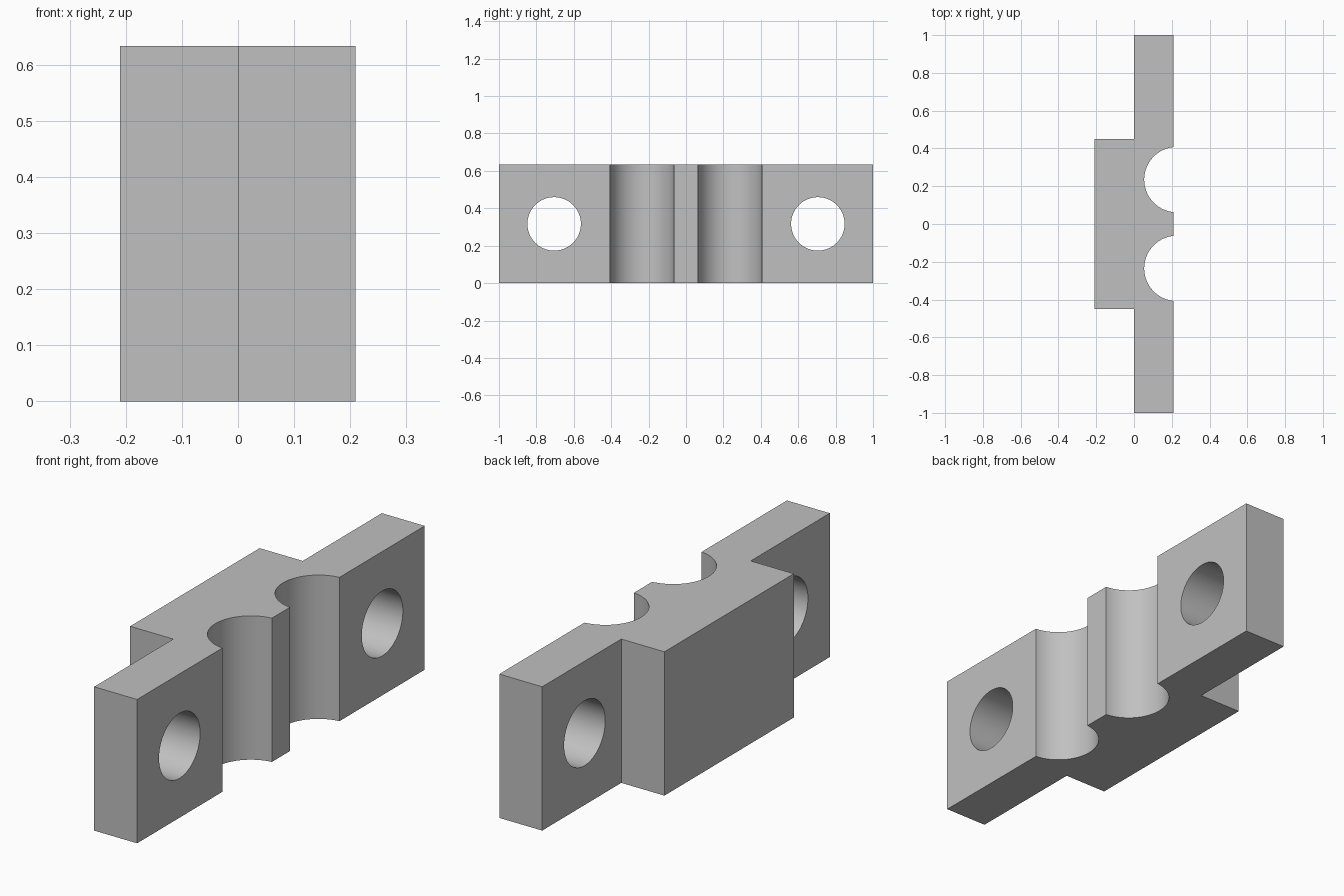
import bpy, bmesh, math
from mathutils import Matrix

cube = bpy.data.objects.get("Cube")
if cube:
    bpy.data.objects.remove(cube)

HEIGHT = 0.633
FRONT, BACK = 0.209, -0.21             # plate face and pad face along x
GROOVE_Y, GROOVE_R, GROOVE_X = 0.235, 0.173, 0.227
HOLE_Y, HOLE_R = 0.705, 0.143

grey = bpy.data.materials.new("plain grey")
grey.use_nodes = True
colour = (0.53, 0.53, 0.53, 1)
grey.diffuse_color = colour
grey.node_tree.nodes["Principled BSDF"].inputs["Base Color"].default_value = colour


def new_object(name, bm):
    bmesh.ops.recalc_face_normals(bm, faces=bm.faces)
    mesh = bpy.data.meshes.new(name)
    bm.to_mesh(mesh)
    bm.free()
    mesh.materials.append(grey)
    obj = bpy.data.objects.new(name, mesh)
    bpy.context.collection.objects.link(obj)
    return obj


def groove(centre_y, steps=40):
    # Arc from the lower lip to the upper lip, bulging toward -x
    half = math.acos((GROOVE_X - FRONT) / GROOVE_R)
    return [(GROOVE_X - GROOVE_R * math.cos(a), centre_y + GROOVE_R * math.sin(a))
            for a in (half * (2 * i / steps - 1) for i in range(steps + 1))]


# Clamp body: plate with raised rear pad and two round grooves
outline = [(BACK, 0.45), (0, 0.45), (0, 1), (FRONT, 1)]
outline = ([(x, -y) for x, y in reversed(outline)]
           + outline
           + groove(GROOVE_Y)[::-1] + groove(-GROOVE_Y)[::-1])
bm = bmesh.new()
base = bm.faces.new([bm.verts.new((x, y, 0)) for x, y in outline])
extruded = bmesh.ops.extrude_face_region(bm, geom=[base])["geom"]
bmesh.ops.translate(bm, vec=(0, 0, HEIGHT),
                    verts=[v for v in extruded if isinstance(v, bmesh.types.BMVert)])
body = new_object("clamp_body", bm)

# Bolt holes through both ears
bm = bmesh.new()
for side in (-1, 1):
    place = Matrix.Translation((0.1, side * HOLE_Y, HEIGHT / 2)) @ Matrix.Rotation(math.pi / 2, 4, "Y")
    bmesh.ops.create_cone(bm, cap_ends=True, segments=64, radius1=HOLE_R,
                          radius2=HOLE_R, depth=0.6, matrix=place)
cutter = new_object("bolt_hole_cutter", bm)

cut = body.modifiers.new("bolt holes", "BOOLEAN")
cut.operation = "DIFFERENCE"
cut.solver = "EXACT"
cut.object = cutter
bpy.ops.object.select_all(action="DESELECT")
body.select_set(True)
bpy.context.view_layer.objects.active = body
bpy.ops.object.modifier_apply(modifier=cut.name)
bpy.data.objects.remove(cutter)
bpy.ops.object.shade_smooth_by_angle(angle=math.radians(30))
